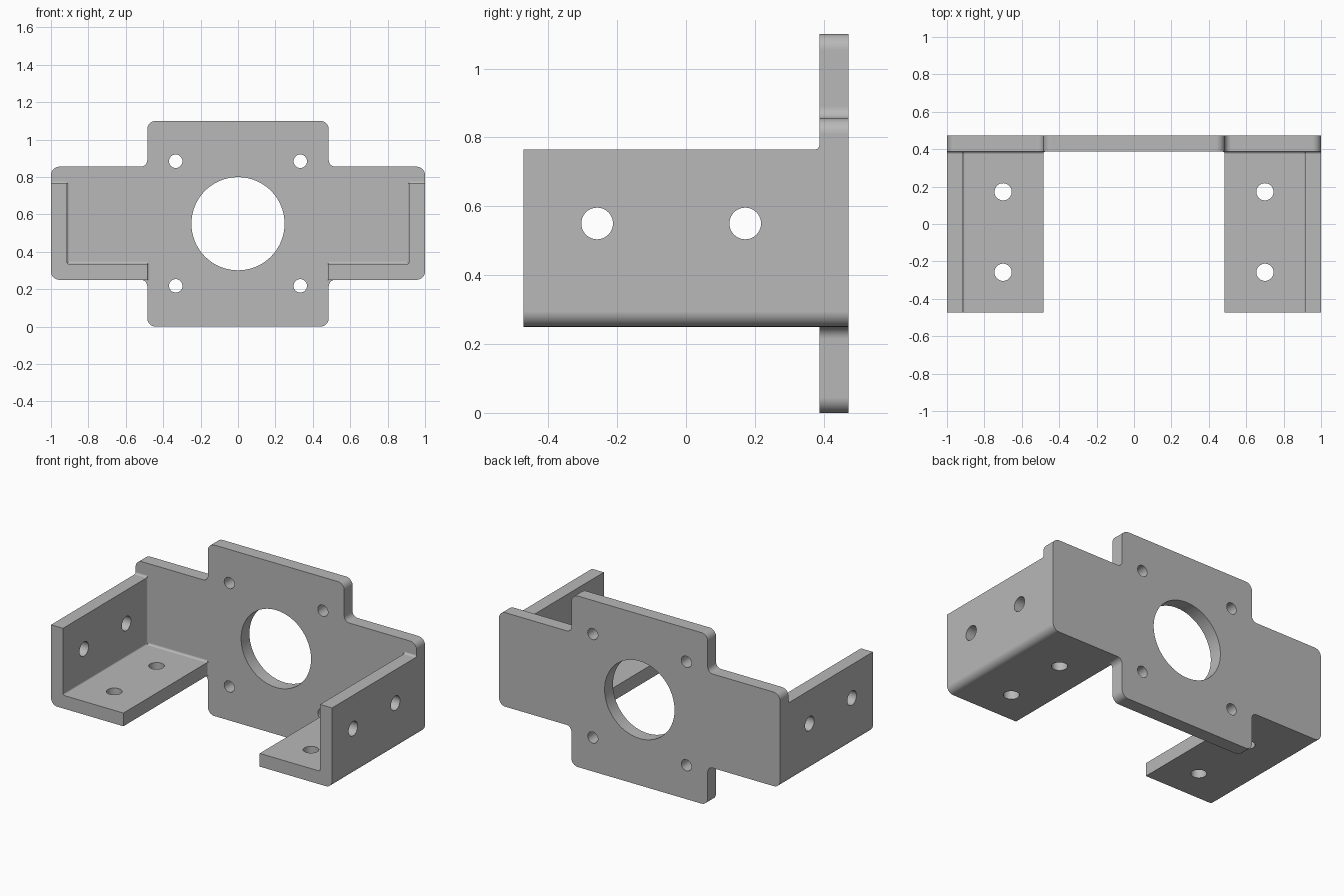
import bpy, bmesh, math
from mathutils import Vector

if "Cube" in bpy.data.objects:
    bpy.data.objects.remove(bpy.data.objects["Cube"])

steel = bpy.data.materials.new("grey_metal")
steel.use_nodes = True
GREY = (0.48, 0.48, 0.48, 1)
steel.diffuse_color = GREY
steel.node_tree.nodes["Principled BSDF"].inputs["Base Color"].default_value = GREY

# Shared dimensions
BACK, FRONT = 0.472, -0.472
FACE = 0.387             # front face of the plate
FLOOR, TOP = 0.25, 0.765  # bracket height range
INNER, OUTER = 0.485, 1.0
SHEET = 0.085
MID = 0.55
ROUND = 0.045

PLACE = {
    "x": lambda u, v, w: (w, u, v),
    "y": lambda u, v, w: (u, w, v),
    "z": lambda u, v, w: (u, v, w),
}


def arc(p, a, b, r, steps=8):
    """Quarter arc rounding corner p, from direction a to direction b."""
    c = p + r * (a + b)
    angles = [math.pi / 2 * i / steps for i in range(steps + 1)]
    return [c - r * (b * math.cos(t) + a * math.sin(t)) for t in angles]


def rounded(corners):
    """Outline from (u, v, radius) corners."""
    pts = []
    for i, (u, v, r) in enumerate(corners):
        p = Vector((u, v))
        prev = Vector(corners[i - 1][:2])
        nxt = Vector(corners[(i + 1) % len(corners)][:2])
        if r:
            pts += arc(p, (prev - p).normalized(), (nxt - p).normalized(), r)
        else:
            pts.append(p)
    return pts


def circle(u, v, r, n=64):
    return [Vector((u + r * math.cos(2 * math.pi * i / n),
                    v + r * math.sin(2 * math.pi * i / n))) for i in range(n)]


def add_prism(bm, outline, axis, lo, hi, side=1):
    """Extrude an outline along an axis; side -1 mirrors it in x."""
    def ring(w):
        verts = []
        for p in outline:
            x, y, z = PLACE[axis](p.x, p.y, w)
            verts.append(bm.verts.new((x * side, y, z)))
        return verts
    a, b = ring(lo), ring(hi)
    bm.faces.new(a)
    bm.faces.new(b)
    for i in range(len(a)):
        bm.faces.new((a[i - 1], a[i], b[i], b[i - 1]))


def finish(name, bm):
    bmesh.ops.recalc_face_normals(bm, faces=bm.faces)
    mesh = bpy.data.meshes.new(name)
    bm.to_mesh(mesh)
    bm.free()
    mesh.materials.append(steel)
    obj = bpy.data.objects.new(name, mesh)
    bpy.context.scene.collection.objects.link(obj)
    return obj


def drill(obj, cutter_bm):
    """Cut the holes and keep the clean result."""
    cutter = finish("hole_cutter", cutter_bm)
    cutter.hide_render = True
    mod = obj.modifiers.new("holes", "BOOLEAN")
    mod.operation = "DIFFERENCE"
    mod.solver = "EXACT"
    mod.object = cutter
    bpy.context.view_layer.update()
    graph = bpy.context.evaluated_depsgraph_get()
    mesh = bpy.data.meshes.new_from_object(obj.evaluated_get(graph))
    obj.modifiers.clear()
    obj.data = mesh
    bpy.data.objects.remove(cutter)


def smooth(obj):
    obj.data.shade_smooth()
    obj.data.set_sharp_from_angle(angle=math.radians(30))
    mod = obj.modifiers.new("even_shading", "WEIGHTED_NORMAL")
    mod.keep_sharp = True


# Mounting plate: cross outline with a large bore and four screw holes
half = [(INNER, 0, ROUND), (INNER, FLOOR, 0.035), (OUTER, FLOOR, ROUND),
        (OUTER, 0.855, ROUND), (INNER, 0.855, 0.035), (INNER, 1.1, ROUND)]
outline = half + [(-u, v, r) for u, v, r in reversed(half)]
bm = bmesh.new()
add_prism(bm, rounded(outline), "y", FACE, BACK)
plate = finish("mounting_plate", bm)
holes = bmesh.new()
add_prism(holes, circle(0, MID, 0.249, 96), "y", 0.3, 0.6)
for x in (-0.333, 0.333):
    for z in (0.218, 0.884):
        add_prism(holes, circle(x, z, 0.036, 40), "y", 0.3, 0.6)
drill(plate, holes)
smooth(plate)

# L-shaped side brackets and the small fillets joining them to the plate
wall, ledge = OUTER - SHEET, FLOOR + SHEET
profile = [(INNER, FLOOR, 0), (OUTER, FLOOR, ROUND), (OUTER, TOP, 0),
           (wall, TOP, 0), (wall, ledge, 0.01), (INNER, ledge, 0)]
LEFT, UP, DOWN = Vector((-1, 0)), Vector((0, 1)), Vector((0, -1))
seams = [("x", (FACE, TOP), UP, wall, OUTER),
         ("x", (FACE, ledge), UP, INNER, wall),
         ("z", (wall, FACE), DOWN, ledge, TOP),
         ("z", (INNER, FACE), DOWN, FLOOR, ledge)]

for side, label in ((1, "left"), (-1, "right")):
    bm = bmesh.new()
    add_prism(bm, rounded(profile), "y", FRONT, FACE, side)
    bracket = finish(label + "_bracket", bm)
    holes = bmesh.new()
    for y in (-0.258, 0.172):
        add_prism(holes, circle(y, MID, 0.046, 40), "x", 0.8, 1.1, side)
        add_prism(holes, circle(0.7, y, 0.046, 40), "z", 0.15, 0.45, side)
    drill(bracket, holes)
    smooth(bracket)

    bm = bmesh.new()
    for axis, corner, direction, lo, hi in seams:
        p = Vector(corner)
        add_prism(bm, [p] + arc(p, LEFT, direction, 0.012, 4), axis, lo, hi, side)
    smooth(finish(label + "_seam_fillets", bm))
